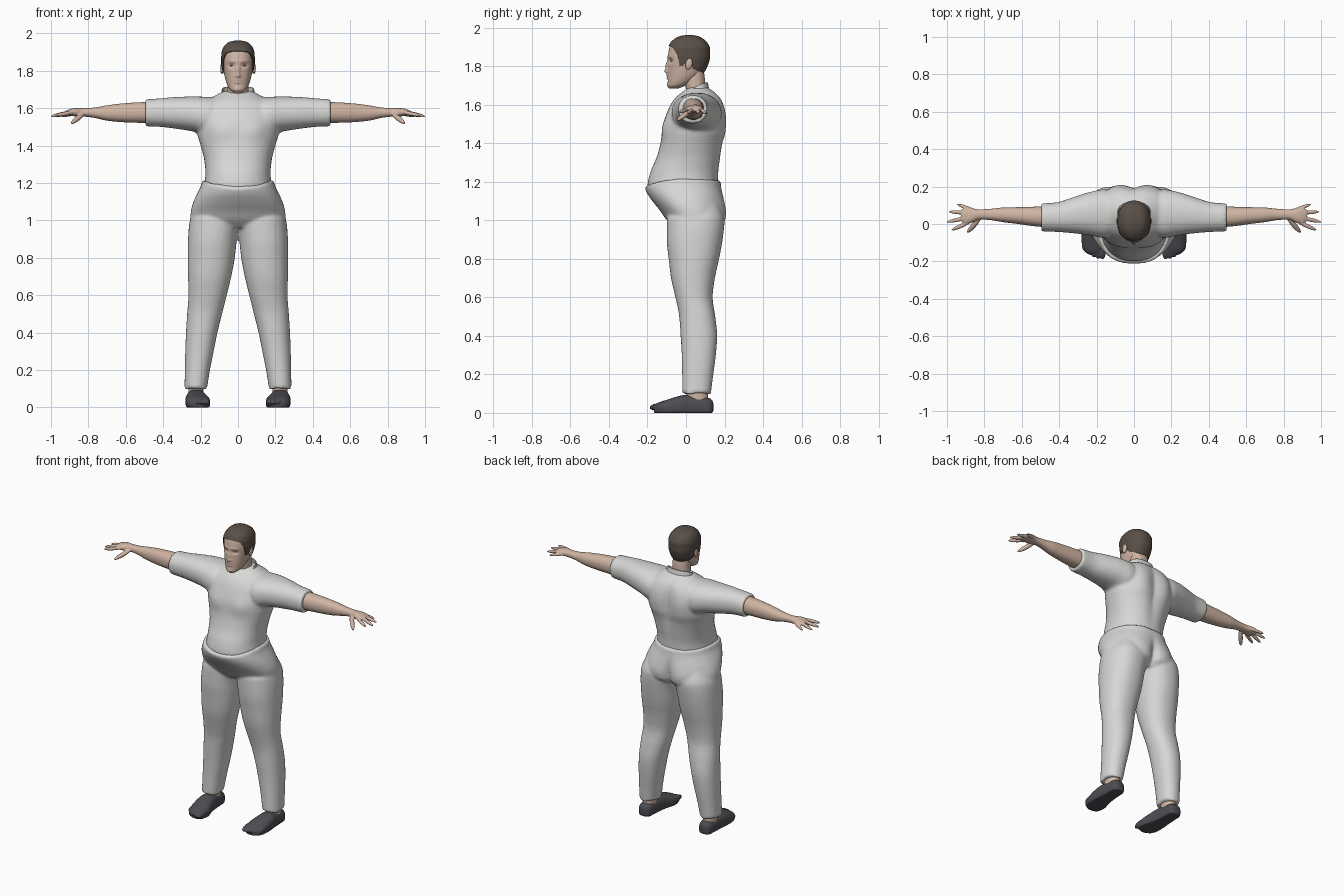
import bpy, bmesh, math
from mathutils import Vector, Matrix

cube = bpy.data.objects.get("Cube")
if cube:
    bpy.data.objects.remove(cube, do_unlink=True)


def paint(name, *rgb):
    mat = bpy.data.materials.new(name)
    mat.use_nodes = True
    mat.diffuse_color = (*rgb, 1)
    mat.node_tree.nodes["Principled BSDF"].inputs["Base Color"].default_value = (*rgb, 1)
    return mat


cloth = paint("light grey cloth", .68, .68, .665)
skin = paint("skin", .63, .46, .37)
brown = paint("brown hair", .1, .078, .062)
leather = paint("dark grey leather", .075, .073, .085)
white = paint("eye white", .7, .68, .65)

PLACE = {"x": lambda k, a, b: Vector((k, a, b)),
         "y": lambda k, a, b: Vector((a, k, b)),
         "z": lambda k, a, b: Vector((a, b, k))}
BOTH = (1, -1)


def sample(rows, t):
    """Smooth interpolation of a table without overshoot; the first column is the key."""
    last = len(rows) - 1
    i = max([j for j in range(last) if rows[j][0] <= t], default=0)
    p, q = rows[i], rows[i + 1]
    h = q[0] - p[0]
    s = min(max((t - p[0]) / h, 0), 1)

    def secant(j, c):
        j = min(max(j, 0), last - 1)
        return (rows[j + 1][c] - rows[j][c]) / (rows[j + 1][0] - rows[j][0])

    def slope(j, c):
        u, v = secant(j - 1, c), secant(j, c)
        return 2 * u * v / (u + v) if u * v > 0 else 0

    out = []
    for c in range(1, len(p)):
        ease = s * s * (3 - 2 * s)
        out.append(p[c] + (q[c] - p[c]) * ease
                   + h * s * (1 - s) * ((1 - s) * slope(i, c) - s * slope(i + 1, c)))
    return out


def sculpt(p, bumps):
    """Push a point by soft bumps (centre, radii, push), each mirrored across x."""
    move = Vector()
    for centre, radii, push in bumps:
        for side in BOTH if centre[0] else (1,):
            c = Vector((centre[0] * side, *centre[1:]))
            w = math.exp(-sum(((p[n] - c[n]) / radii[n]) ** 2 for n in range(3)))
            move += Vector((push[0] * side, *push[1:])) * w
    return p + move


def loft(bm, axis, rows, lo=None, hi=None, seg=48, rings=40, power=2.2,
         sides=(1,), bumps=(), grow=0, caps=(True, True)):
    """Skin rounded sections; rows hold a key and the bounds on the other two axes."""
    lo = lo or (lambda a: rows[0][0])
    hi = hi or (lambda a: rows[-1][0])
    for side in sides:
        grid = []
        for r in range(rings + 1):
            u = (1 - math.cos(math.pi * r / rings)) / 2
            ring = []
            for n in range(seg):
                a = math.tau * n / seg
                k = lo(a) + (hi(a) - lo(a)) * u
                a0, a1, b0, b1 = sample(rows, k)
                ca, sa = [math.copysign(abs(f) ** (2 / power), f)
                          for f in (math.cos(a), math.sin(a))]
                p = PLACE[axis](k, (a0 + a1) / 2 + ((a1 - a0) / 2 + grow) * ca,
                                (b0 + b1) / 2 + ((b1 - b0) / 2 + grow) * sa)
                p = sculpt(p, bumps)
                ring.append(bm.verts.new((p.x * side, p.y, max(p.z, 0))))
            grid.append(ring)
        for low, top in zip(grid, grid[1:]):
            for n in range(seg):
                m = (n + 1) % seg
                bm.faces.new((low[n], low[m], top[m], top[n]))
        for cap, ring in zip(caps, (grid[0], grid[-1])):
            if cap:
                bm.faces.new(ring)


def ellipsoid(bm, centre, radii, aim=None):
    """A stretched ball on both sides of the body."""
    for side in BOTH:
        c = Vector((centre[0] * side, *centre[1:]))
        turn = Matrix()
        if aim:
            turn = Vector((aim[0] * side, *aim[1:])).to_track_quat("Z", "Y").to_matrix().to_4x4()
        bmesh.ops.create_uvsphere(bm, u_segments=20, v_segments=14, radius=1,
                                  matrix=Matrix.Translation(c) @ turn @ Matrix.Diagonal((*radii, 1)))


def digit(bm, start, end, r):
    start, end = Vector(start), Vector(end)
    ellipsoid(bm, (start + end) / 2, (r, r, (end - start).length / 2), end - start)


def build(name, bm, mat, voxel=0, relax=0, thickness=0):
    bmesh.ops.recalc_face_normals(bm, faces=bm.faces)
    mesh = bpy.data.meshes.new(name)
    bm.to_mesh(mesh)
    bm.free()
    mesh.materials.append(mat)
    for face in mesh.polygons:
        face.use_smooth = True
    obj = bpy.data.objects.new(name, mesh)
    bpy.context.collection.objects.link(obj)
    if thickness:
        solid = obj.modifiers.new("thickness", "SOLIDIFY")
        solid.thickness, solid.offset = thickness, -1
    if voxel:
        fuse = obj.modifiers.new("fuse", "REMESH")
        fuse.mode, fuse.voxel_size, fuse.use_smooth_shade = "VOXEL", voxel, True
        soft = obj.modifiers.new("relax", "SMOOTH")
        soft.factor, soft.iterations = .5, relax


def mirrored(*rows):
    """Rows (key, half width, front, back) centred on x."""
    return [(k, -w, w, f, b) for k, w, f, b in rows]


# Shirt: torso and short sleeves fused together
bm = bmesh.new()
loft(bm, "z", mirrored((1.12, .16, -.15, .14), (1.18, .18, -.2, .165), (1.25, .174, -.185, .17),
                       (1.32, .18, -.155, .18), (1.4, .2, -.132, .19), (1.46, .218, -.12, .2),
                       (1.52, .225, -.11, .2), (1.58, .215, -.09, .195), (1.63, .18, -.06, .18),
                       (1.665, .125, -.02, .15), (1.69, .08, .015, .115)),
     bumps=[((.09, -.11, 1.48), (.07, .1, .05), (0, -.014, 0)),
            ((.1, .2, 1.52), (.07, .1, .12), (0, .018, 0)),
            ((0, .2, 1.48), (.03, .1, .2), (0, -.014, 0))])
loft(bm, "x", [(.08, -.04, .15, 1.47, 1.65), (.16, -.075, .185, 1.45, 1.66),
               (.24, -.06, .17, 1.475, 1.662), (.32, -.05, .145, 1.488, 1.66),
               (.42, -.042, .115, 1.5, 1.652), (.495, -.04, .11, 1.503, 1.647)], sides=BOTH)
build("shirt", bm, cloth, .009, 6)

# Standing collar, low at the throat
bm = bmesh.new()
loft(bm, "z", mirrored((1.6, .105, -.02, .135), (1.66, .092, .005, .125), (1.72, .084, .012, .112)),
     hi=lambda a: 1.7 + .03 * math.sin(a) - .015 * math.sin(a) ** 2,
     rings=12, caps=(False, False))
build("collar", bm, cloth, thickness=.005)

# Trousers: hips, belly and two legs fused together
bm = bmesh.new()
loft(bm, "z", mirrored((.96, .18, -.06, .16), (1, .255, -.1, .192), (1.05, .252, -.135, .196),
                       (1.1, .238, -.175, .194), (1.15, .215, -.207, .187),
                       (1.18, .2, -.216, .182), (1.23, .187, -.208, .178)),
     hi=lambda a: 1.205 + .01 * math.cos(a) ** 2 - .033 * max(0, -math.sin(a)) ** 3,
     bumps=[((.1, .19, 1.03), (.08, .1, .09), (0, .02, 0)),
            ((0, .2, 1.0), (.025, .1, .1), (0, -.03, 0))])
loft(bm, "z", [(.105, .165, .286, -.02, .13), (.2, .15, .284, -.02, .142),
               (.3, .13, .282, -.022, .155), (.4, .11, .278, -.028, .162),
               (.5, .085, .272, -.035, .152), (.6, .06, .265, -.055, .138),
               (.7, .036, .267, -.078, .15), (.8, .017, .269, -.09, .172),
               (.9, .006, .267, -.1, .19), (1, -.01, .258, -.1, .2), (1.08, .03, .22, -.05, .17)],
     lo=lambda a: .1 + .007 * math.sin(3 * a), sides=BOTH)
build("trousers", bm, cloth, .009, 5)

# Bare forearms, palms and fingers
bm = bmesh.new()
loft(bm, "x", [(.44, -.02, .095, 1.52, 1.635), (.55, -.01, .092, 1.522, 1.63),
               (.62, 0, .09, 1.525, 1.625), (.7, .01, .088, 1.533, 1.615),
               (.78, .022, .08, 1.55, 1.602), (.83, .024, .078, 1.555, 1.6),
               (.87, .006, .085, 1.556, 1.6), (.9, .0, .088, 1.56, 1.594),
               (.925, .015, .075, 1.567, 1.585)], sides=BOTH)
for start, end, r in (((.87, .014, 1.58), (.978, -.034, 1.56), .011),
                      ((.88, .036, 1.582), (1.003, .01, 1.555), .011),
                      ((.87, .058, 1.58), (.992, .066, 1.555), .011),
                      ((.85, .072, 1.577), (.948, .106, 1.555), .01),
                      ((.82, .035, 1.575), (.892, -.047, 1.518), .014)):
    digit(bm, start, end, r)
build("arms_and_hands", bm, skin, .0045, 2)

# Shoes with softly moulded toes
bm = bmesh.new()
loft(bm, "y", [(-.165, .18, .235, -.005, .035), (-.15, .155, .262, -.01, .05),
               (-.1, .148, .28, -.02, .068), (-.05, .16, .282, -.02, .084),
               (0, .17, .278, -.02, .094), (.06, .176, .273, -.02, .088),
               (.11, .18, .27, -.02, .08), (.135, .192, .258, -.01, .068),
               (.142, .21, .24, .01, .05)], power=2.5, sides=BOTH)
for n in range(5):
    x = .17 + .024 * n
    digit(bm, (x, -.08, .04), (x - .002, -.19 + .0028 * n * n, .026), .02 - .0015 * n)
for v in bm.verts:
    v.co.z = max(v.co.z, 0)
build("shoes", bm, leather, .005, 3)

# Ankles
bm = bmesh.new()
loft(bm, "z", [(.05, .185, .265, .0, .115), (.2, .18, .265, .01, .11)], rings=6, sides=BOTH)
build("ankles", bm, skin)

# Neck
bm = bmesh.new()
loft(bm, "z", mirrored((1.6, .064, .01, .115), (1.68, .058, 0, .1),
                       (1.72, .056, -.01, .099), (1.79, .055, 0, .09)), rings=16)
build("neck", bm, skin)

# Head with sculpted face
SKULL = mirrored((1.683, .02, -.085, -.04), (1.7, .045, -.093, .0), (1.73, .06, -.094, .05),
                 (1.76, .069, -.094, .082), (1.8, .077, -.093, .105), (1.85, .083, -.093, .118),
                 (1.89, .082, -.088, .118), (1.92, .073, -.074, .104), (1.94, .056, -.05, .08),
                 (1.95, .038, -.025, .056), (1.955, .008, .005, .025))
bm = bmesh.new()
loft(bm, "z", SKULL, seg=96, rings=76, bumps=[
    ((0, -.1, 1.8), (.011, .05, .028), (0, -.014, 0)),       # nose bridge
    ((0, -.1, 1.772), (.015, .05, .012), (0, -.013, 0)),     # nose tip
    ((.034, -.08, 1.828), (.018, .04, .012), (0, .012, 0)),  # eye sockets
    ((.03, -.09, 1.85), (.025, .04, .009), (0, -.004, 0)),   # brow
    ((0, -.095, 1.752), (.022, .04, .005), (0, -.007, 0)),   # upper lip
    ((0, -.095, 1.738), (.019, .04, .006), (0, -.007, 0)),   # lower lip
    ((0, -.09, 1.7), (.022, .04, .014), (0, -.006, 0))])     # chin
build("head", bm, skin)

# Short hair, its hem following the brow, temples and nape
HEM = ((-1, 1.905), (-.75, 1.895), (-.5, 1.86), (-.3, 1.8), (0, 1.815), (.35, 1.785), (1, 1.765))
bm = bmesh.new()
loft(bm, "z", SKULL, lo=lambda a: sample(HEM, math.sin(a))[0], seg=96, grow=.007,
     bumps=[((0, .02, 1.965), (.1, .12, .05), (0, 0, .007))], caps=(False, True))
build("hair", bm, brown, thickness=.006)

# Ears
bm = bmesh.new()
ellipsoid(bm, (.086, .015, 1.812), (.009, .018, .03), (0, .2, 1))
build("ears", bm, skin)

# Eyes
bm = bmesh.new()
ellipsoid(bm, (.034, -.067, 1.828), (.013, .012, .006))
build("eyes", bm, white)
bm = bmesh.new()
ellipsoid(bm, (.034, -.077, 1.828), (.004, .003, .004))
build("irises", bm, brown)
